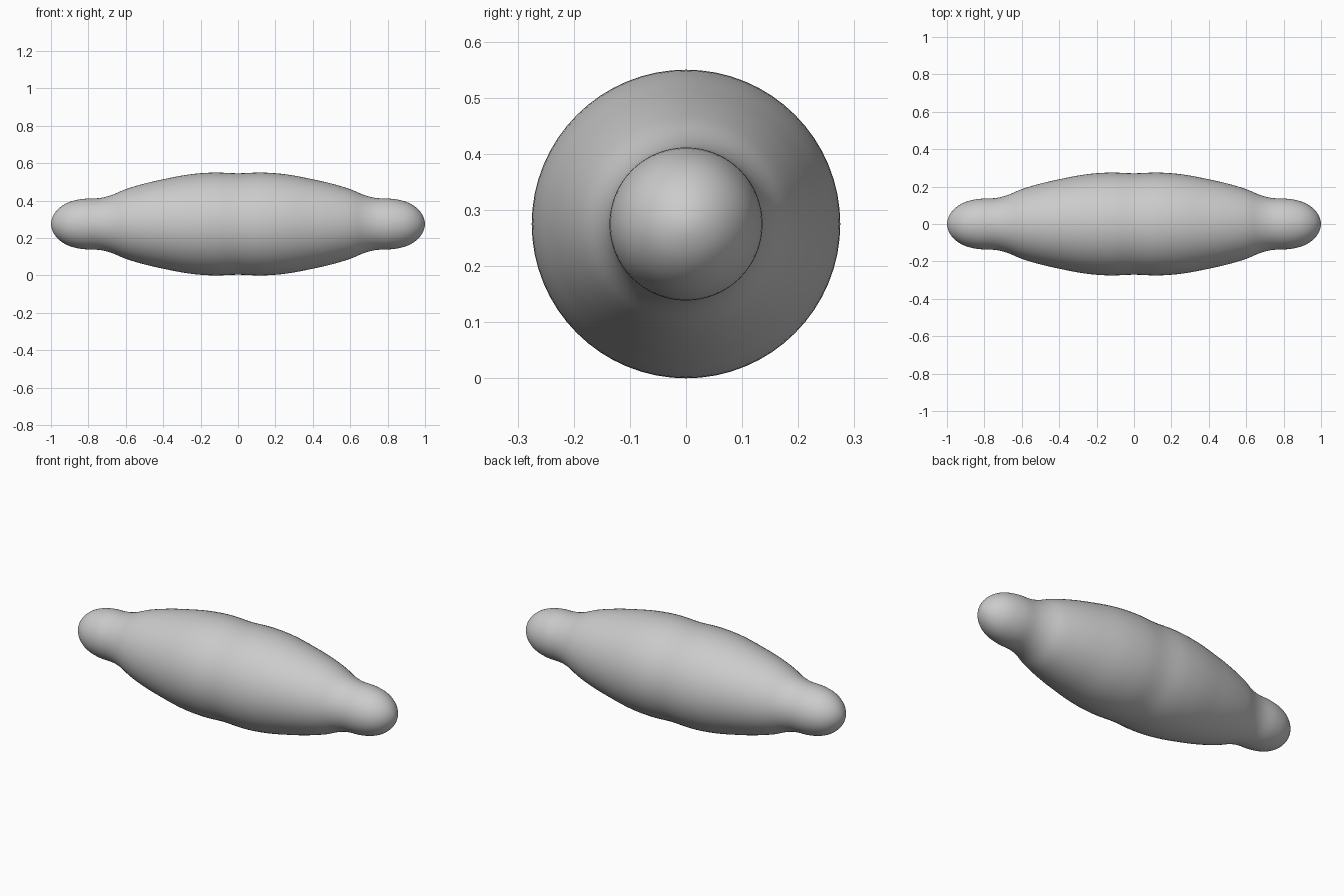
import bpy, bmesh, math
from mathutils import Matrix, Vector
from mathutils.geometry import interpolate_bezier

cube = bpy.data.objects.get("Cube")
if cube:
    bpy.data.objects.remove(cube, do_unlink=True)

grey = bpy.data.materials.new("plain grey")
grey.use_nodes = True
grey.diffuse_color = (0.6, 0.6, 0.6, 1)
grey.node_tree.nodes["Principled BSDF"].inputs["Base Color"].default_value = grey.diffuse_color

# Half profile from the waist to the rounded tip: (distance along x, radius)
half = [(0, 0.271), (0.13, 0.275), (0.26, 0.265), (0.4, 0.239), (0.5, 0.216),
        (0.6, 0.186), (0.68, 0.153), (0.74, 0.139), (0.83, 0.134),
        (0.9, 0.118), (0.95, 0.09), (0.985, 0.05), (1, 0)]
SEGMENTS = 64
STEPS = 6
AXIS_HEIGHT = 0.275


def smooth_path(points):
    """Smooth curve through the points, mirrored past both ends."""
    pts = [Vector(p) for p in points]
    before = Vector((-pts[1].x, pts[1].y))
    after = Vector((pts[-2].x, -pts[-2].y))
    pts = [before] + pts + [after]
    path = []
    for a, b, c, d in zip(pts, pts[1:], pts[2:], pts[3:]):
        reach = (c - b).length / 3
        h1 = b + (c - a).normalized() * reach
        h2 = c - (d - b).normalized() * reach
        path += [p.to_2d() for p in interpolate_bezier(b, h1, h2, c, STEPS)][:-1]
    return path + [pts[-2]]


# Spindle body: mirror the profile, then spin it round the long axis
right = smooth_path(half)
profile = [Vector((-p.x, p.y)) for p in reversed(right[1:])] + right

bm = bmesh.new()
verts = [bm.verts.new((p.x, 0, p.y)) for p in profile]
edges = [bm.edges.new(pair) for pair in zip(verts, verts[1:])]
bmesh.ops.spin(bm, geom=verts + edges, cent=(0, 0, 0), axis=(1, 0, 0),
               angle=math.tau, steps=SEGMENTS, use_duplicate=False)
bmesh.ops.remove_doubles(bm, verts=bm.verts, dist=0.0001)
bmesh.ops.recalc_face_normals(bm, faces=bm.faces)
bmesh.ops.transform(bm, matrix=Matrix.Translation((0, 0, AXIS_HEIGHT)), verts=bm.verts)
for face in bm.faces:
    face.smooth = True

mesh = bpy.data.meshes.new("spindle_body")
bm.to_mesh(mesh)
bm.free()
mesh.materials.append(grey)
body = bpy.data.objects.new("spindle_body", mesh)
bpy.context.collection.objects.link(body)
